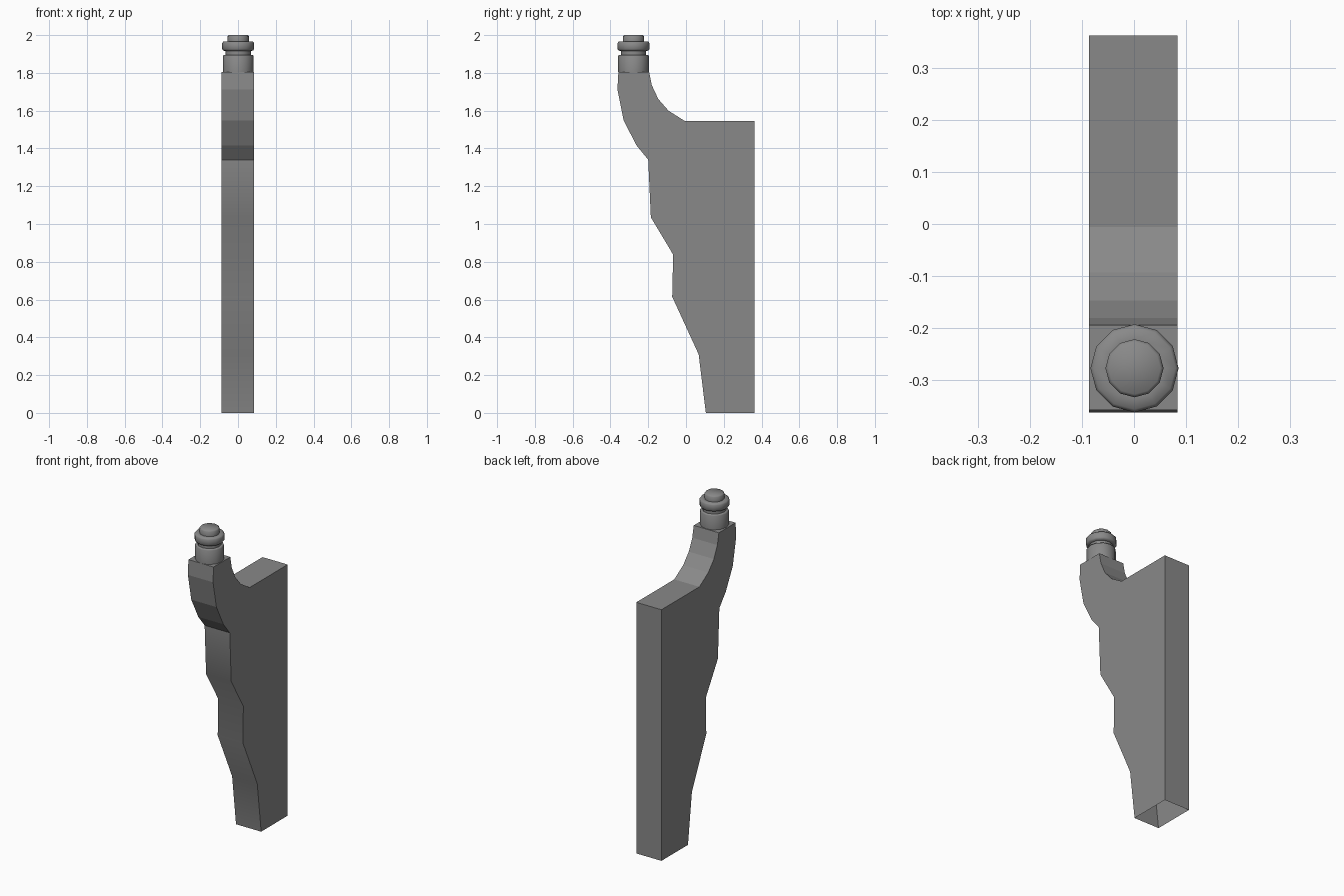
import bpy, bmesh, math

if "Cube" in bpy.data.objects:
    bpy.data.objects.remove(bpy.data.objects["Cube"])

# Dark grey finish shared by both parts
grey = bpy.data.materials.new("dark_grey")
grey.diffuse_color = (0.25, 0.25, 0.25, 1)
grey.use_nodes = True
grey.node_tree.nodes["Principled BSDF"].inputs["Base Color"].default_value = grey.diffuse_color


def finish(name, bm):
    mesh = bpy.data.meshes.new(name)
    bm.to_mesh(mesh)
    bm.free()
    mesh.materials.append(grey)
    obj = bpy.data.objects.new(name, mesh)
    bpy.context.collection.objects.link(obj)
    return obj


# Slab post: side profile (y, z) extruded along x, left open underneath
profile = [
    (0.105, 0), (0.067, 0.31), (-0.073, 0.615), (-0.068, 0.838),
    (-0.186, 1.035), (-0.2, 1.34), (-0.262, 1.416), (-0.33, 1.548),
    (-0.363, 1.713), (-0.358, 1.805), (-0.195, 1.805), (-0.181, 1.735),
    (-0.147, 1.662), (-0.093, 1.6), (-0.006, 1.545), (0.363, 1.545), (0.363, 0),
]
bm = bmesh.new()
side = bm.faces.new([bm.verts.new((-0.087, y, z)) for y, z in profile])
ext = bmesh.ops.extrude_face_region(bm, geom=[side], use_keep_orig=True)
new_verts = [g for g in ext["geom"] if isinstance(g, bmesh.types.BMVert)]
bmesh.ops.translate(bm, verts=new_verts, vec=(0.171, 0, 0))
bmesh.ops.recalc_face_normals(bm, faces=bm.faces)
bottom = [f for f in bm.faces if all(abs(v.co.z) < 1e-5 for v in f.verts)]
bmesh.ops.delete(bm, geom=bottom, context="FACES_ONLY")
# The wavy lower front is smooth, everything else is flat
for f in bm.faces:
    f.normal_update()
    f.smooth = f.normal.y < -0.5 and max(v.co.z for v in f.verts) < 1.35
finish("post_body", bm)

# Turned peg: 12-sided lathe of (radius, z), standing on the post head
lathe = [
    (0.081, 1.805), (0.081, 1.89), (0.077, 1.896), (0.067, 1.896),
    (0.067, 1.916), (0.079, 1.918), (0.085, 1.926), (0.085, 1.957),
    (0.079, 1.965), (0.056, 1.965), (0.056, 1.994), (0.05, 2.0),
]
SIDES = 12
bm = bmesh.new()
angles = [2 * math.pi * i / SIDES for i in range(SIDES)]
rings = [[bm.verts.new((0.001 + r * math.cos(a), -0.278 + r * math.sin(a), z))
          for a in angles] for r, z in lathe]
for low, high in zip(rings, rings[1:]):
    for i in range(SIDES):
        j = (i + 1) % SIDES
        bm.faces.new((low[i], low[j], high[j], high[i]))
bm.faces.new(rings[-1])
bmesh.ops.recalc_face_normals(bm, faces=bm.faces)
peg = finish("top_peg", bm)
bpy.context.view_layer.objects.active = peg
peg.select_set(True)
bpy.ops.object.shade_smooth_by_angle(angle=math.radians(60))
